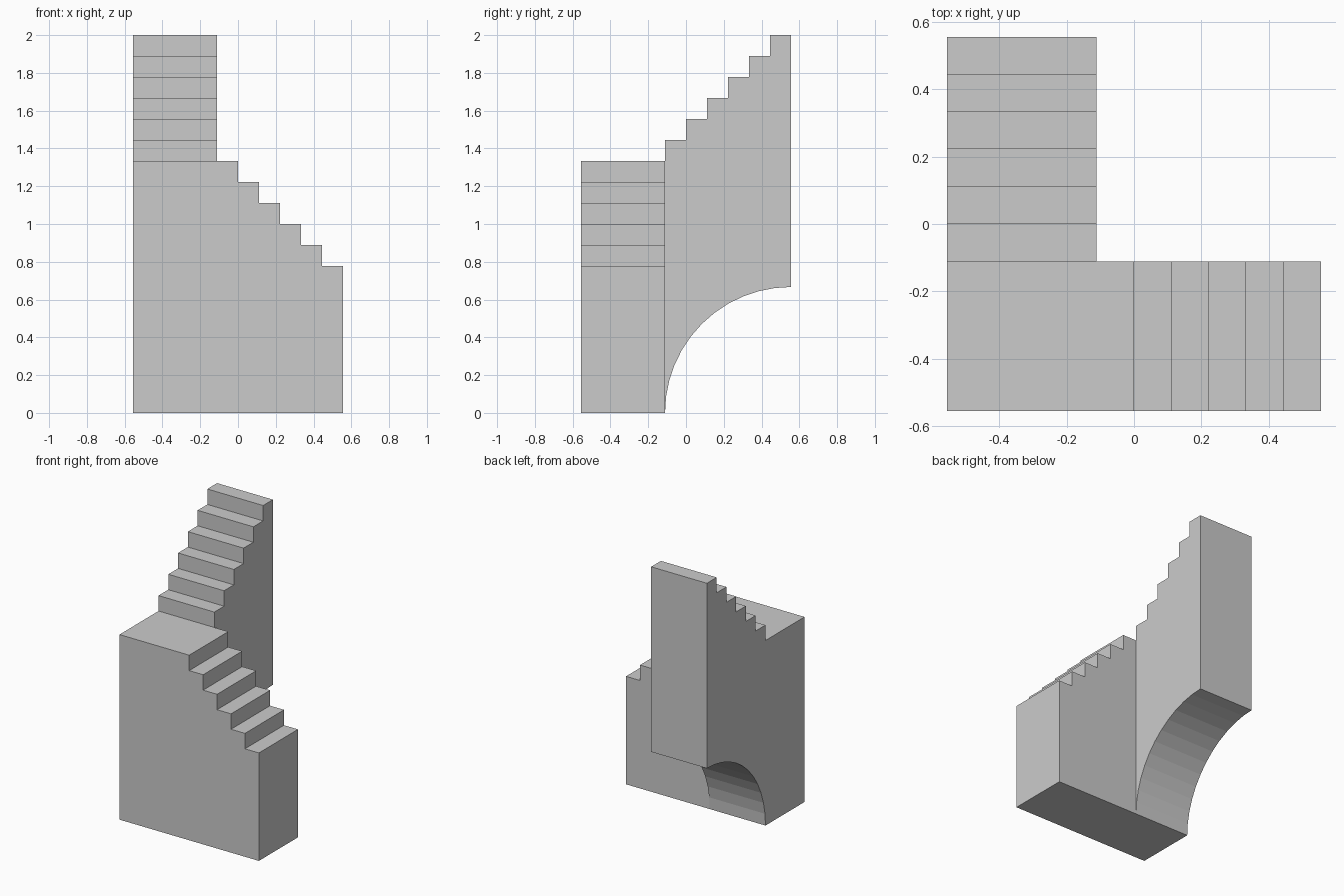
import bpy, bmesh
from math import sin, cos, pi
from mathutils import Vector

if "Cube" in bpy.data.objects:
    bpy.data.objects.remove(bpy.data.objects["Cube"])

S = 1 / 9  # one step: tread and riser


def extrude_profile(name, points, place, direction):
    """Extrude a closed profile (in step units) into a solid."""
    bm = bmesh.new()
    face = bm.faces.new([bm.verts.new(Vector(place(a, z)) * S) for a, z in points])
    new = bmesh.ops.extrude_face_region(bm, geom=[face])["geom"]
    verts = [g for g in new if isinstance(g, bmesh.types.BMVert)]
    bmesh.ops.translate(bm, verts=verts, vec=Vector(direction) * S)
    bmesh.ops.recalc_face_normals(bm, faces=bm.faces[:])
    mesh = bpy.data.meshes.new(name)
    bm.to_mesh(mesh)
    bm.free()
    obj = bpy.data.objects.new(name, mesh)
    bpy.context.collection.objects.link(obj)
    return obj


# Lower flight with corner landing: solid to the ground, descending along +x
lower = [(-5, 0), (-5, 12), (0, 12)]
for i in range(5):
    lower += [(i, 11 - i), (i + 1, 11 - i)]
lower.append((5, 0))
stairs = extrude_profile("corner_staircase", lower,
                         lambda x, z: (x, -5, z), (0, 4, 0))

# Upper flight: climbs along +y over a quarter-round arch
N = 12
upper = [(5 - 6 * cos(pi / 2 * i / N), 6 * sin(pi / 2 * i / N)) for i in range(N + 1)]
for i in range(6):
    upper += [(5 - i, 18 - i), (4 - i, 18 - i)]
flight = extrude_profile("upper_flight", upper,
                         lambda y, z: (-5, y, z), (4, 0, 0))

# Join the flights into one solid without inner walls
join = stairs.modifiers.new("join_flights", "BOOLEAN")
join.operation = "UNION"
join.solver = "EXACT"
join.object = flight
bpy.context.view_layer.objects.active = stairs
bpy.ops.object.modifier_apply(modifier=join.name)
bpy.data.objects.remove(flight)
